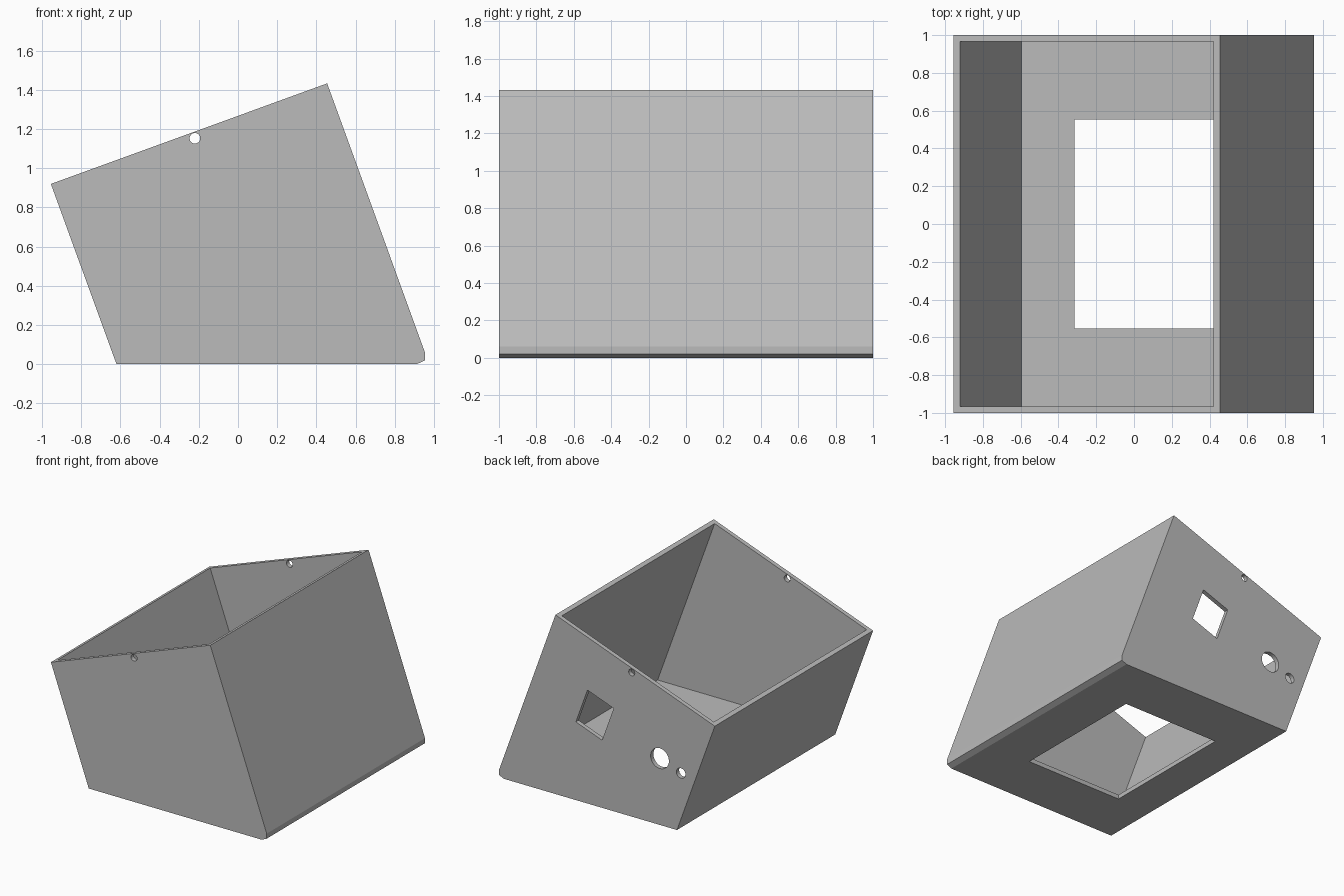
import bpy
import math
from mathutils import Matrix, Vector

cube = bpy.data.objects.get("Cube")
if cube:
    bpy.data.objects.remove(cube, do_unlink=True)

grey = bpy.data.materials.new("light_grey")
grey.use_nodes = True
COLOUR = (0.5, 0.5, 0.5, 1)
grey.diffuse_color = COLOUR
grey.node_tree.nodes["Principled BSDF"].inputs["Base Color"].default_value = COLOUR

TILT = math.radians(20)
WALL = 0.035


def prism(name, profile, y0, y1):
    """Extrude an x-z outline (counter-clockwise from the front) along y."""
    n = len(profile)
    verts = [(x, y, z) for y in (y0, y1) for x, z in profile]
    faces = [tuple(range(n)), tuple(reversed(range(n, 2 * n)))]
    faces += [(i, i + n, (i + 1) % n + n, (i + 1) % n) for i in range(n)]
    mesh = bpy.data.meshes.new(name)
    mesh.from_pydata(verts, [], faces)
    mesh.materials.append(grey)
    obj = bpy.data.objects.new(name, mesh)
    bpy.context.collection.objects.link(obj)
    return obj


def ring(x, z, radius, sides=32):
    steps = [2 * math.pi * i / sides for i in range(sides)]
    return [(x + radius * math.cos(a), z + radius * math.sin(a)) for a in steps]


def tilted_rect(x, z, w, h):
    turn = Matrix.Rotation(TILT, 2)
    corners = [(-w, -h), (w, -h), (w, h), (-w, h)]
    return [tuple(Vector((x, z)) + turn @ Vector(c) / 2) for c in corners]


def cut(target, name, profile, y0, y1):
    cutter = prism(name, profile, y0, y1)
    cutter.hide_render = True
    mod = target.modifiers.new(name, "BOOLEAN")
    mod.operation, mod.solver, mod.object = "DIFFERENCE", "EXACT", cutter
    bpy.context.view_layer.objects.active = target
    bpy.ops.object.modifier_apply(modifier=name)
    bpy.data.objects.remove(cutter, do_unlink=True)


# Slanted enclosure with a blunted lower corner
box = prism("enclosure", [(-0.62, 0), (0.912, 0), (0.954, 0.02), (0.954, 0.06),
                          (0.455, 1.433), (-0.955, 0.92)], -1, 1)

# Open cavity, its sides parallel to the outer walls
slope = math.tan(TILT)
side = WALL / math.cos(TILT)


def inner_left(z):
    return -0.62 + side - slope * z


def inner_right(z):
    return 0.455 - side + slope * (1.433 - z)


cut(box, "cavity", [(inner_left(WALL), WALL), (inner_right(WALL), WALL),
                    (inner_right(1.7), 1.7), (inner_left(1.2), 1.2)],
    -1 + WALL, 1 - WALL)

# Rectangular window in the floor
cut(box, "floor_window", [(-0.315, -0.1), (0.54, -0.1), (0.54, 0.1), (-0.315, 0.1)],
    -0.553, 0.553)

# Screw holes through both end walls
cut(box, "screw_holes", ring(-0.22, 1.153, 0.027), -1.2, 1.2)

# Socket and cable openings in the back wall
cut(box, "socket_opening", tilted_rect(0.107, 0.724, 0.247, 0.3), 0.8, 1.2)
cut(box, "large_cable_hole", ring(-0.468, 0.532, 0.081), 0.8, 1.2)
cut(box, "small_cable_hole", ring(-0.655, 0.464, 0.04), 0.8, 1.2)
